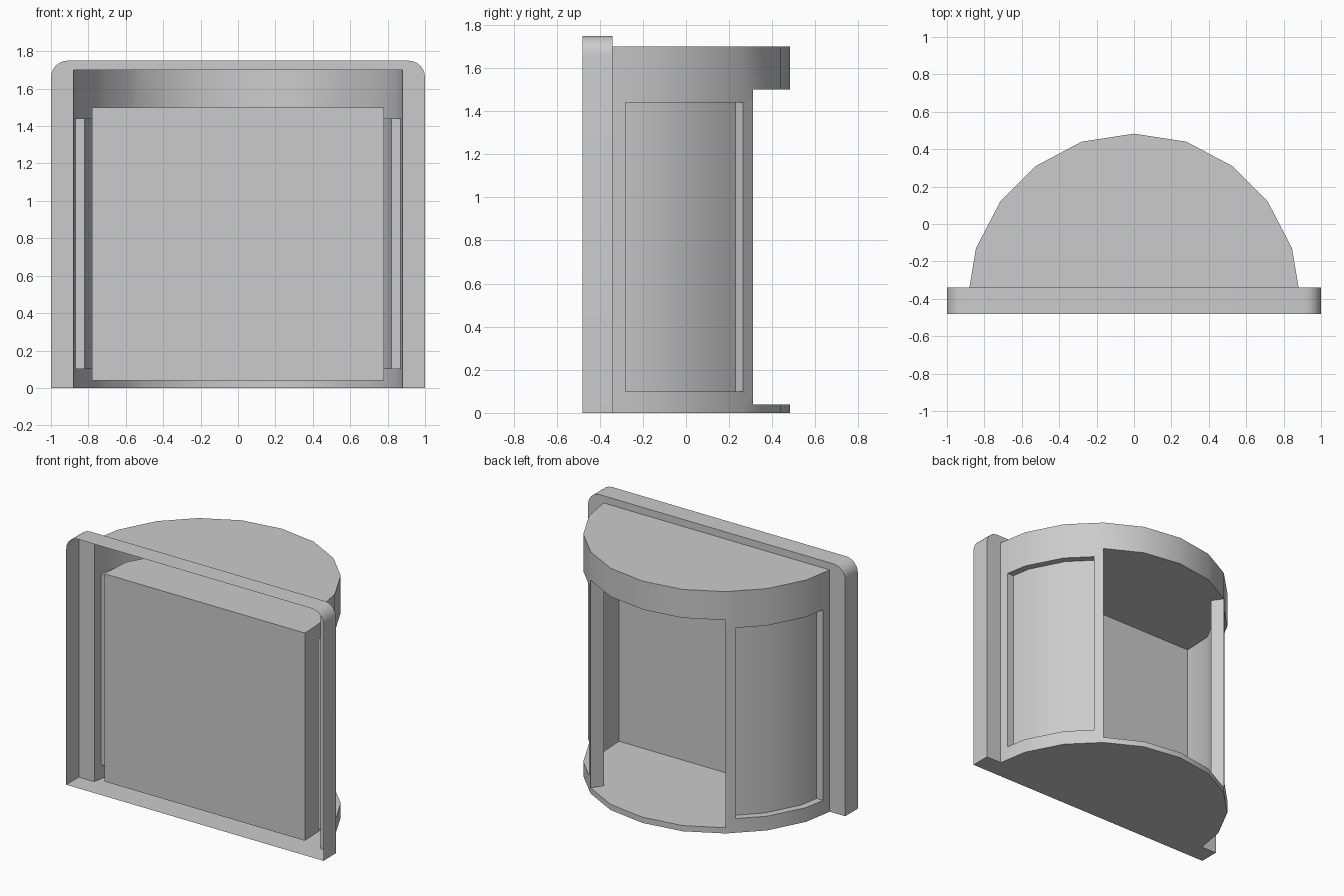
import bpy, bmesh, math

if "Cube" in bpy.data.objects:
    bpy.data.objects.remove(bpy.data.objects["Cube"])

# Plan outlines of the right half (x, y), counter-clockwise; mirrored across x = 0
OUTER = [(.88, -.34), (.87, -.28), (.845, -.13), (.715, .12), (.57, .265),
         (.525, .31), (.28, .44), (0, .483)]
RECESS = [OUTER[1], (.82, -.28), (.797, -.145), (.675, .09), (.535, .23), OUTER[4]]
CAVITY = [OUTER[5], (.475, .235), (.65, .065), (.768, -.15), (.78, -.37), (0, -.37)]


def strip(bm, path, z0, z1):
    """Vertical wall along a plan path."""
    for (ax, ay), (bx, by) in zip(path, path[1:]):
        bm.faces.new([bm.verts.new(p) for p in
                      ((ax, ay, z0), (bx, by, z0), (bx, by, z1), (ax, ay, z1))])


def polygon(bm, pts, normal):
    """Flat face through 3D points, turned towards the given direction."""
    f = bm.faces.new([bm.verts.new(p) for p in pts])
    f.normal_update()
    if f.normal.dot(normal) < 0:
        f.normal_flip()


def cap(bm, path, z, up):
    polygon(bm, [(x, y, z) for x, y in path], (0, 0, up))


def from_vectors(bm):
    bmesh.ops.remove_doubles(bm, verts=bm.verts[:], dist=.0005)


def finish(name, bm):
    """Weld, mirror and shade a half part."""
    from_vectors(bm)
    me = bpy.data.meshes.new(name)
    bm.to_mesh(me)
    bm.free()
    ob = bpy.data.objects.new(name, me)
    bpy.context.collection.objects.link(ob)
    mod = ob.modifiers.new("mirror", 'MIRROR')
    mod.use_clip = True
    bpy.ops.object.select_all(action='DESELECT')
    ob.select_set(True)
    bpy.context.view_layer.objects.active = ob
    bpy.ops.object.modifier_apply(modifier="mirror")
    bpy.ops.object.shade_smooth_by_angle(angle=math.radians(30))


# Faceted drum wall with doorway and window openings, plus its flat roof
bm = bmesh.new()
strip(bm, OUTER, 0, .04)
strip(bm, OUTER[:6], .04, .1)
strip(bm, OUTER[:2], .1, 1.44)
strip(bm, OUTER[4:6], .1, 1.44)
strip(bm, OUTER[:6], 1.44, 1.5)
strip(bm, OUTER, 1.5, 1.7)
cap(bm, OUTER + [(0, -.34)], 1.7, 1)
finish("drum_shell", bm)

# Recessed curved side panels
bm = bmesh.new()
strip(bm, RECESS, .1, 1.44)
side = RECESS + [OUTER[3], OUTER[2]]
cap(bm, side, .1, 1)
cap(bm, side, 1.44, -1)
finish("side_panels", bm)

# Inner compartment behind the doorway
bm = bmesh.new()
strip(bm, CAVITY, .04, 1.5)
room = CAVITY + [OUTER[7], OUTER[6]]
cap(bm, room, .04, 1)
cap(bm, room, 1.5, -1)
finish("inner_compartment", bm)

# Underside of the drum and frame
bm = bmesh.new()
cap(bm, OUTER + [(0, -.34)], 0, -1)
cap(bm, [(0, -.48), (1, -.48), (1, -.34), (0, -.34)], 0, -1)
finish("base_plate", bm)

# Open-fronted frame with rounded top corners
bm = bmesh.new()
r, n = .09, 6
edge = [(1, 0)]
for i in range(n + 1):
    a = math.pi / 2 * i / n
    edge.append((1 - r + r * math.cos(a), 1.75 - r + r * math.sin(a)))
edge.append((0, 1.75))
for (ax, az), (bx, bz) in zip(edge, edge[1:]):
    polygon(bm, [(ax, -.48, az), (ax, -.34, az), (bx, -.34, bz), (bx, -.48, bz)],
            (bz - az, 0, ax - bx))
ring = edge + [(0, 1.7), (.88, 1.7), (.88, 0)]
polygon(bm, [(x, -.34, z) for x, z in ring], (0, 1, 0))
finish("front_frame", bm)
